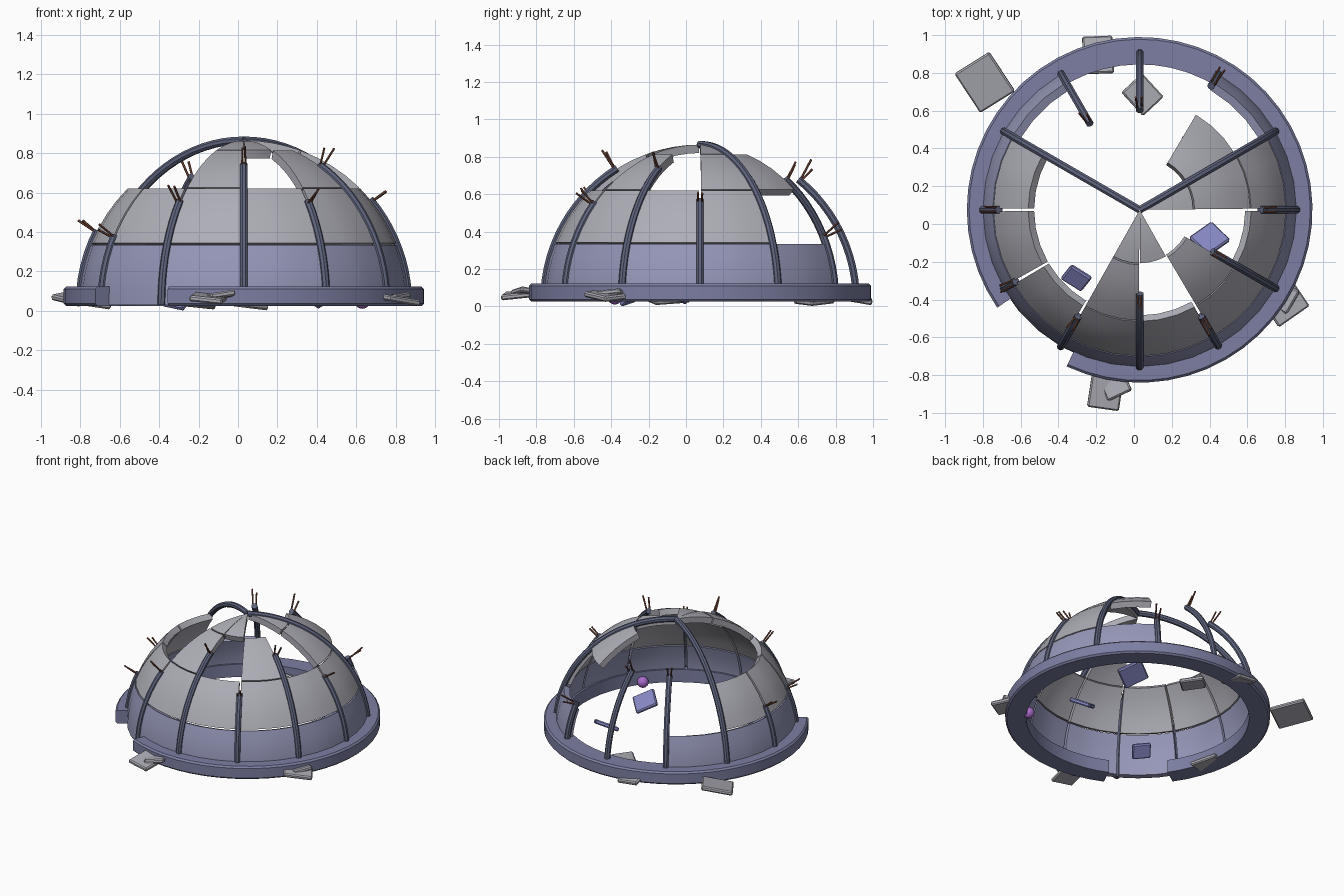
import bpy, bmesh, math, random
from math import sin, cos, radians as rad
from mathutils import Vector, Euler, Matrix

if "Cube" in bpy.data.objects:
    bpy.data.objects.remove(bpy.data.objects["Cube"])

random.seed(4)
C = Vector((0.03, 0.075, 0.03))      # centre of the dome


def material(name, rgb):
    m = bpy.data.materials.new(name)
    m.diffuse_color = (*rgb, 1)
    m.use_nodes = True
    m.node_tree.nodes["Principled BSDF"].inputs["Base Color"].default_value = m.diffuse_color
    return m


RING = material("ring_blue", (0.20, 0.21, 0.36))
RIB = material("rib_dark", (0.11, 0.125, 0.20))
LOW = material("panel_blue", (0.30, 0.31, 0.48))
HIGH = material("panel_grey", (0.42, 0.42, 0.47))
BLUE = material("fragment_blue", (0.24, 0.25, 0.55))
RUST = material("rust", (0.22, 0.08, 0.05))
PURPLE = material("purple", (0.40, 0.15, 0.60))


def polar(az, el, r):
    a, e = rad(az), rad(el)
    return C + r * Vector((cos(a) * cos(e), sin(a) * cos(e), sin(e)))


def finish(bm, name, mat, smooth=True):
    bmesh.ops.recalc_face_normals(bm, faces=bm.faces)
    me = bpy.data.meshes.new(name)
    bm.to_mesh(me)
    bm.free()
    ob = bpy.data.objects.new(name, me)
    bpy.context.collection.objects.link(ob)
    me.materials.append(mat)
    if smooth:
        bpy.ops.object.select_all(action='DESELECT')
        ob.select_set(True)
        bpy.context.view_layer.objects.active = ob
        bpy.ops.object.shade_smooth_by_angle(angle=rad(35))
    return ob


def loft(bm, rings):
    """Skin a list of closed point loops and cap both ends."""
    vs = [[bm.verts.new(p) for p in ring] for ring in rings]
    n = len(vs[0])
    for a, b in zip(vs, vs[1:]):
        for i in range(n):
            bm.faces.new((a[i], a[(i + 1) % n], b[(i + 1) % n], b[i]))
    bm.faces.new(vs[0])
    bm.faces.new(vs[-1][::-1])


def panel(name, az, e0, e1, mat, ro=0.835, ri=0.79, na=3, ne=4):
    """Thick piece of spherical shell, 30 degrees wide."""
    bm = bmesh.new()
    grid = [[bm.verts.new(polar(az + 0.6 + 28.8 * i / na, e0 + (e1 - e0) * j / ne, ro))
             for i in range(na + 1)] for j in range(ne + 1)]
    for j in range(ne):
        for i in range(na):
            bm.faces.new((grid[j][i], grid[j][i + 1], grid[j + 1][i + 1], grid[j + 1][i]))
    ext = bmesh.ops.extrude_face_region(bm, geom=bm.faces[:], use_keep_orig=True)
    for v in ext["geom"]:
        if isinstance(v, bmesh.types.BMVert):
            v.co = C + (v.co - C) * (ri / ro)
    finish(bm, name, mat)


def plate(name, x, y, z, sx, sy, rot, mat, t=0.03):
    """Loose slab of rubble."""
    bm = bmesh.new()
    bmesh.ops.create_cube(bm, size=1)
    bmesh.ops.scale(bm, vec=(sx, sy, t), verts=bm.verts)
    bmesh.ops.bevel(bm, geom=bm.edges[:], offset=0.008, segments=1, affect='EDGES')
    m = Euler([rad(a) for a in rot]).to_matrix().to_4x4()
    bmesh.ops.transform(bm, matrix=Matrix.Translation((x, y, z)) @ m, verts=bm.verts)
    finish(bm, name, mat, smooth=False)


# base ring with a gap at the front left
bm = bmesh.new()
b = 0.012
profile = [(0.77, 0.025), (0.915 - b, 0.025), (0.915, 0.025 + b),
           (0.915, 0.122 - b), (0.915 - b, 0.122), (0.77, 0.122)]
loft(bm, [[(C.x + r * cos(a), C.y + r * sin(a), z) for r, z in profile]
          for a in (rad(245 + 329.5 * k / 48) for k in range(49))])
finish(bm, "base_ring", RING)

# ribs: azimuth -> elevation at which each one ends
ribs = {0: 40, 30: 90, 60: 25, 90: 51, 120: 51, 150: 90,
        180: 27, 210: 25, 240: 39, 270: 58, 300: 39, 330: 58}
for az, end in ribs.items():
    side = Vector((-sin(rad(az)), cos(rad(az)), 0))
    rings = []
    n = max(6, end // 4)
    for k in range(n + 1):
        p = polar(az, end * k / n, 0.835)
        out = (p - C).normalized()
        rings.append([p + 0.021 * (cos(t) * out + sin(t) * side)
                      for t in (rad(22.5 + 45 * i) for i in range(8))])
    bm = bmesh.new()
    loft(bm, rings)
    finish(bm, f"rib_{az}", RIB)
    # bent reinforcing bars at broken ends
    if end < 90:
        bm = bmesh.new()
        for s in (-1, 1):
            base = polar(az, end - 1, 0.82) + side * 0.009 * s
            tip = polar(az, end - 1 + random.uniform(-1, 2), random.uniform(0.92, 0.97)) \
                + side * s * random.uniform(0.004, 0.025)
            d = (tip - base).normalized()
            u = d.cross(side).normalized()
            w = d.cross(u)
            loft(bm, [[p + 0.006 * (cos(t) * u + sin(t) * w)
                       for t in (math.tau * i / 6 for i in range(6))] for p in (base, tip)])
        finish(bm, f"rebar_{az}", RUST)

# surviving shell panels, tier by tier
tiers = [("lower", 0, 21.3, LOW, [0, 30, 120, 150, 180, 210, 240, 270, 300, 330]),
         ("middle", 22, 45, HIGH, [0, 150, 180, 210, 240, 270, 300, 330]),
         ("upper", 45.5, 69.6, HIGH, [0, 30, 240, 300]),
         ("crown", 70.2, 89.6, HIGH, [0, 240, 270])]
for tier, e0, e1, mat, sectors in tiers:
    for az in sectors:
        panel(f"{tier}_panel_{az}", az, e0, e1, mat)

# rubble: x, y, z, size, tilt, material
rubble = [(-0.79, 0.75, 0.07, 0.22, 0.25, (8, -10, 32), HIGH),
          (-0.19, 0.895, 0.045, 0.16, 0.20, (-10, 6, 2), HIGH),
          (0.045, 0.685, 0.03, 0.15, 0.17, (5, 5, 43), HIGH),
          (-0.15, -0.88, 0.065, 0.17, 0.20, (6, 6, -8), HIGH),
          (-0.10, -0.85, 0.075, 0.14, 0.13, (-8, -8, 25), HIGH),
          (0.80, -0.42, 0.06, 0.20, 0.17, (6, 8, 35), HIGH),
          (0.78, -0.38, 0.065, 0.14, 0.15, (-9, -5, 60), HIGH),
          (-0.76, -0.10, 0.04, 0.18, 0.20, (4, 8, 20), HIGH),
          (-0.305, -0.285, 0.05, 0.13, 0.11, (35, 10, -32), BLUE),
          (0.40, -0.08, 0.08, 0.16, 0.15, (-25, 25, 35), BLUE),
          (0.37, 0.43, 0.10, 0.17, 0.18, (25, -20, 30), BLUE)]
for i, (x, y, z, sx, sy, rot, mat) in enumerate(rubble):
    plate(f"rubble_slab_{i + 1}", x, y, z, sx, sy, rot, mat)

# small purple orb by the inner wall
bm = bmesh.new()
bmesh.ops.create_uvsphere(bm, u_segments=16, v_segments=10, radius=0.04)
bmesh.ops.translate(bm, vec=(0.63, -0.38, 0.05), verts=bm.verts)
finish(bm, "orb", PURPLE)
